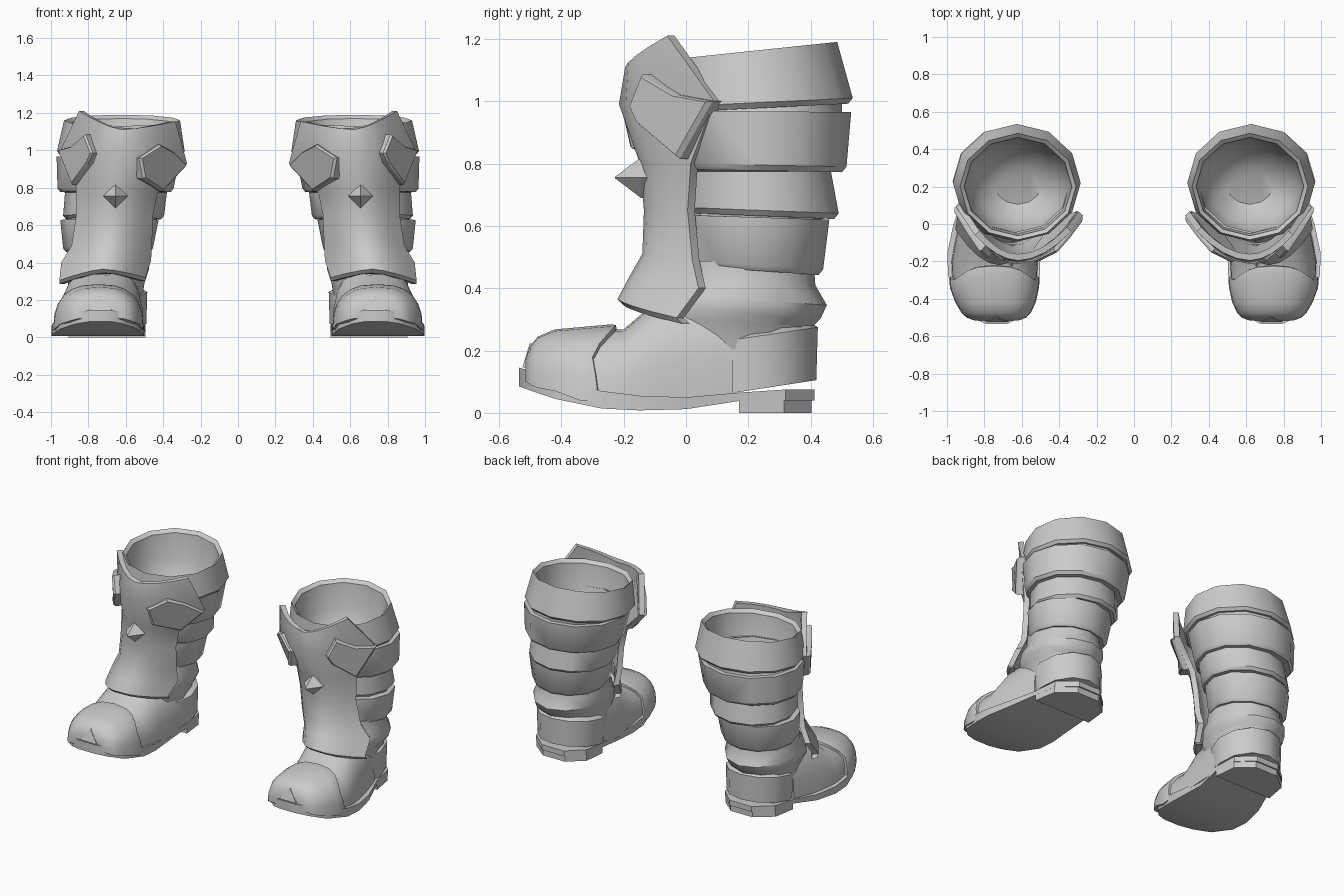
import bpy, bmesh, math
from math import sin, cos, pi

if "Cube" in bpy.data.objects:
    bpy.data.objects.remove(bpy.data.objects["Cube"])


def loft(name, rings, angle=35):
    """Skin equal-length closed rings, cap both ends, mirror to the other boot."""
    bm = bmesh.new()
    vs = [[bm.verts.new(p) for p in r] for r in rings]
    n = len(vs[0])
    for a, b in zip(vs, vs[1:]):
        for i in range(n):
            j = (i + 1) % n
            bm.faces.new((a[i], a[j], b[j], b[i]))
    bm.faces.new(vs[0])
    bm.faces.new(vs[-1])
    bmesh.ops.recalc_face_normals(bm, faces=bm.faces)
    me = bpy.data.meshes.new(name)
    bm.to_mesh(me)
    bm.free()
    ob = bpy.data.objects.new(name, me)
    bpy.context.collection.objects.link(ob)
    bpy.ops.object.select_all(action='DESELECT')
    ob.select_set(True)
    bpy.context.view_layer.objects.active = ob
    bpy.ops.object.shade_smooth_by_angle(angle=math.radians(angle))
    ob.modifiers.new("other_boot", 'MIRROR')
    return ob


def oval(x0, x1, y0, y1, z0, z1, inset=0, dz=0, n=12):
    """Twelve-sided ring, tilted from z0 at the front to z1 at the back."""
    out = []
    for i in range(n):
        a = pi / 2 + 2 * pi * i / n
        t = (sin(a) + 1) / 2
        out.append(((x0 + x1) / 2 + ((x1 - x0) / 2 - inset) * cos(a),
                    (y0 + y1) / 2 + ((y1 - y0) / 2 - inset) * sin(a),
                    z0 + (z1 - z0) * t + dz))
    return out


# Strapped shaft: each band is a top and a bottom ring with turned-in lips
bands = [
    ((.31, .93, -.085, .485, 1.13, 1.19), (.285, .968, -.095, .535, .98, 1.01)),
    ((.31, .97, -.075, .53, .97, .965), (.345, .965, -.05, .515, .80, .79)),
    ((.38, .925, -.02, .465, .775, .775), (.395, .935, -.02, .49, .66, .64)),
    ((.425, .95, -.01, .46, .635, .62), (.455, .935, -.01, .44, .49, .46)),
]
mouth = bands[0][0]
shaft = [oval(*mouth, inset, dz) for inset, dz in
         ((.19, -.42), (.09, -.34), (.035, -.18), (.022, -.02))]
for top, bottom in bands:
    if top is not mouth:
        shaft.append(oval(*top, .03))
    shaft += [oval(*top), oval(*bottom), oval(*bottom, .015, -.018), oval(*bottom, .035, -.014)]
loft("boot_shaft", shaft)

# Ankle fold and heel counter
loft("ankle_fold", [oval(*r) for r in [
    (.485, .915, -.04, .41, .49, .48), (.485, .915, -.05, .415, .43, .41),
    (.475, .935, -.10, .452, .39, .345), (.49, .93, -.12, .43, .34, .30),
    (.50, .91, -.13, .405, .31, .275), (.52, .88, -.05, .39, .15, .15)]])
counter = (.485, .905, -.01, .423, .21, .275)
loft("heel_counter", [oval(*counter, .005, -.17), oval(*counter), oval(*counter, .025, .015)])


def arch(y, cx, w, zb, zt, grow=0, sweep=None, n=13):
    """Arched foot cross-section standing on zb."""
    out = []
    for i in range(n):
        a = pi * i / (n - 1)
        c, s = cos(a), max(0, sin(a))
        out.append((cx + (w + grow) * math.copysign(abs(c) ** .75, c),
                    y + (sweep(s) if sweep else 0),
                    zb + (zt + grow - zb) * s ** .8))
    return out


# Foot
toe = [(-.515, .735, .11, .10, .165), (-.50, .735, .15, .09, .205),
       (-.475, .737, .175, .08, .235), (-.42, .74, .205, .07, .258)]
instep = [(-.3, .745, .228, .04, .265), (-.2, .745, .232, .035, .268),
          (-.08, .73, .225, .035, .37), (.15, .70, .20, .04, .41)]
loft("foot", [arch(*s) for s in toe + instep], 40)


# Toe cap with a swept-back rim
def edge(s):
    return -.04 + .055 * max(0, (s - .6) / .4) - .02 * (1 - abs(s - .5) * 2)


cap = [arch(*s, grow=.01) for s in toe]
cap += [arch(y, .746, .228, .04, .27, g, edge)
        for y, g in ((-.30, .01), (-.255, .014), (-.24, .012), (-.235, -.012))]
loft("toe_cap", cap, 40)

# Small triangular tab on the toe
tab = [(.672, -.525, .145), (.795, -.525, .145), (.733, -.502, .222)]
loft("toe_tab", [tab, [(x, y + .06, z) for x, y, z in tab]])


# Sole and heel block, from one outline
def slab(y, x0, x1, zb, zt):
    return [(x0, y, zb), (x1, y, zb), (x1, y, zt), (x0, y, zt)]


rear = [(.17, .495, .905, .038, .065), (.32, .51, .88, .04, .075), (.412, .61, .77, .04, .075)]
sole = [(-.535, .68, .79, .085, .145), (-.50, .61, .87, .072, .135),
        (-.42, .54, .95, .045, .112), (-.27, .503, .995, .014, .07),
        (-.15, .50, .997, .008, .055), (0, .51, .965, .012, .05)]
loft("sole", [slab(*s) for s in sole + rear], 30)
loft("heel", [slab(y - .01 * i / 2, a, b, 0, .06) for i, (y, a, b, _, _) in enumerate(rear)], 30)


# Shin guard: rows of left, centre and right points, bent round the leg
def guard_row(L, C, R):
    front, back = [], []
    for k in range(-4, 5):
        u = k / 4
        E, t = (R if u > 0 else L), abs(u)
        x = C[0] + (E[0] - C[0]) * t
        y = C[1] + (E[1] - C[1]) * t ** 1.9
        z = C[2] + (E[2] - C[2]) * t ** 1.4
        front.append((x, y, z))
        back.append((x - .025 * u, y + .035 - .012 * t, z))
    return front + back[::-1]


rows = [guard_row(*r) for r in [
    ((.335, -.04, 1.155), (.62, -.195, 1.11), (.85, -.06, 1.21)),
    ((.272, .045, .93), (.625, -.215, .99), (.95, .09, 1.0)),
    ((.43, .0, .77), (.645, -.148, .80), (.865, .015, .80)),
    ((.455, .0, .65), (.66, -.135, .65), (.865, .005, .65)),
    ((.46, .015, .49), (.68, -.14, .51), (.89, .02, .49)),
    ((.465, .04, .41), (.70, -.18, .44), (.945, .04, .40)),
    ((.495, -.03, .32), (.72, -.22, .365), (.955, -.03, .305))]]
rows.append([(x, y + .02, z - .02) for x, y, z in rows[-1]])
loft("shin_guard", rows)


# Raised side plates on the guard
def plate(name, pts, dx):
    mid = [sum(c) / len(pts) for c in zip(*pts)]
    top = [[a + (m - a) * .08 for a, m in zip(p, mid)] for p in pts]
    loft(name, [[(x - dx * .3, y - .01, z) for x, y, z in top], pts,
                [(x + dx, y + .035, z) for x, y, z in pts]], 25)


plate("outer_guard_plate", [(.815, -.14, 1.085), (.775, -.18, .985), (.80, -.155, .93),
                            (.885, -.02, .815), (.96, .085, 1.0), (.89, -.03, 1.02)], -.03)
plate("inner_guard_plate", [(.42, -.145, 1.03), (.53, -.20, .96), (.51, -.175, .85),
                            (.405, -.02, .78), (.275, .035, .92), (.345, -.06, .99)], .03)

# Spike on the shin
loft("shin_spike", [[(.655 + r * cos(k * pi / 2), y, .755 + r * sin(k * pi / 2))
                     for k in range(4)] for r, y in ((.065, -.11), (.065, -.145), (.002, -.228))], 20)
